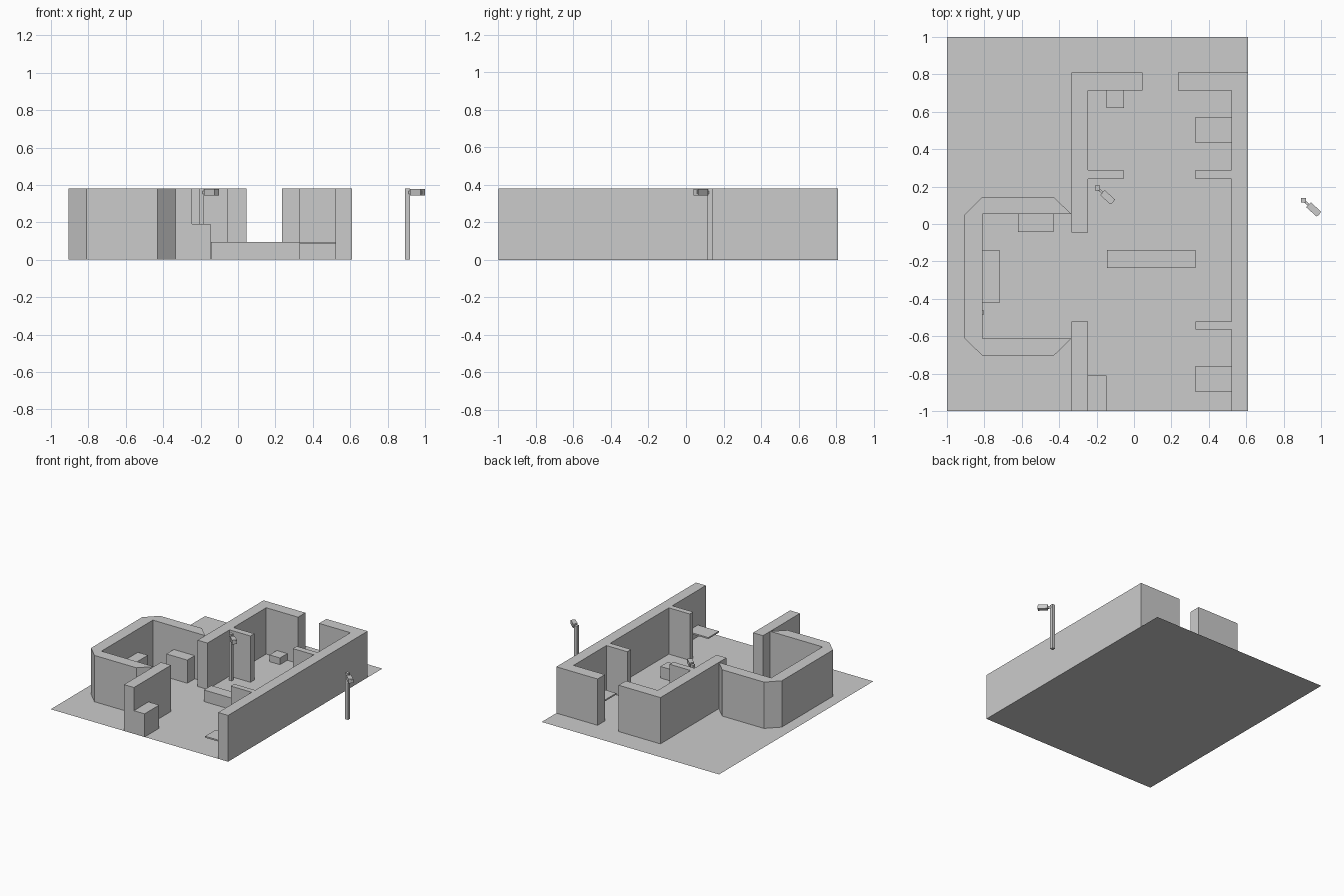
import bpy, bmesh
from math import radians
from mathutils import Matrix

WALL = 0.38


def prism(name, pts, z0, z1):
    """Extrude a floor-plan outline between two heights."""
    bm = bmesh.new()
    face = bm.faces.new([bm.verts.new((x, y, z0)) for x, y in pts])
    if z1 > z0:
        out = bmesh.ops.extrude_face_region(bm, geom=[face], use_keep_orig=True)
        verts = [g for g in out["geom"] if isinstance(g, bmesh.types.BMVert)]
        bmesh.ops.translate(bm, verts=verts, vec=(0, 0, z1 - z0))
        bmesh.ops.recalc_face_normals(bm, faces=bm.faces)
    me = bpy.data.meshes.new(name)
    bm.to_mesh(me)
    bm.free()
    ob = bpy.data.objects.new(name, me)
    bpy.context.collection.objects.link(ob)
    return ob


def box(name, x0, x1, y0, y1, z0, z1):
    return prism(name, [(x0, y0), (x1, y0), (x1, y1), (x0, y1)], z0, z1)


# Floor sheet
box("floor", -1, 0.61, -1, 1, 0, 0)

# Right wall with two partition stubs and the rear return
prism("right_wall", [
    (0.61, -1), (0.61, 0.81), (0.235, 0.81), (0.235, 0.715), (0.52, 0.715),
    (0.52, 0.29), (0.33, 0.29), (0.33, 0.24), (0.52, 0.24),
    (0.52, -0.52), (0.33, -0.52), (0.33, -0.565), (0.52, -0.565), (0.52, -1)], 0, WALL)

# Left rear wall with its partition stub
prism("left_rear_wall", [
    (-0.335, -0.045), (-0.245, -0.045), (-0.245, 0.24), (-0.055, 0.24),
    (-0.055, 0.29), (-0.245, 0.29), (-0.245, 0.715), (0.045, 0.715),
    (0.045, 0.81), (-0.335, 0.81)], 0, WALL)
box("left_front_wall", -0.335, -0.245, -1, -0.52, 0, WALL)

# Side room with chamfered corners
prism("side_room_wall", [
    (-0.335, 0.053), (-0.43, 0.145), (-0.81, 0.145), (-0.905, 0.05),
    (-0.905, -0.612), (-0.81, -0.705), (-0.43, -0.705), (-0.335, -0.613),
    (-0.81, -0.613), (-0.81, 0.053)], 0, WALL)

# Furniture
box("counter", -0.145, 0.33, -0.235, -0.14, 0, 0.095)
box("rear_table", 0.33, 0.52, 0.433, 0.573, 0.083, 0.095)
box("front_table", 0.33, 0.52, -0.897, -0.76, 0.083, 0.095)
box("front_cabinet", -0.245, -0.148, -1, -0.81, 0, 0.19)
box("rear_stool", -0.148, -0.053, 0.62, 0.715, 0, 0.055)
box("side_room_cabinet", -0.62, -0.43, -0.043, 0.053, 0, 0.19)
box("side_room_desk", -0.81, -0.72, -0.422, -0.14, 0, 0.19)
box("wall_switch", -0.814, -0.804, -0.487, -0.46, 0.18, 0.205)


# Cameras on square posts, pointing diagonally toward the front right
def post_camera(prefix, x, y):
    place = Matrix.Translation((x, y, 0))
    aim = place @ Matrix.Rotation(radians(-42), 4, 'Z')
    box(prefix + "_post", -0.013, 0.013, -0.013, 0.013, 0, 0.38).matrix_world = place
    box(prefix + "_bracket", 0, 0.045, -0.006, 0.006, 0.352, 0.368).matrix_world = aim
    box(prefix + "_body", 0.036, 0.11, -0.018, 0.018, 0.343, 0.377).matrix_world = aim
    box(prefix + "_lens", 0.11, 0.113, -0.011, 0.011, 0.35, 0.371).matrix_world = aim


post_camera("inner_camera", -0.196, 0.192)
post_camera("outer_camera", 0.906, 0.127)
